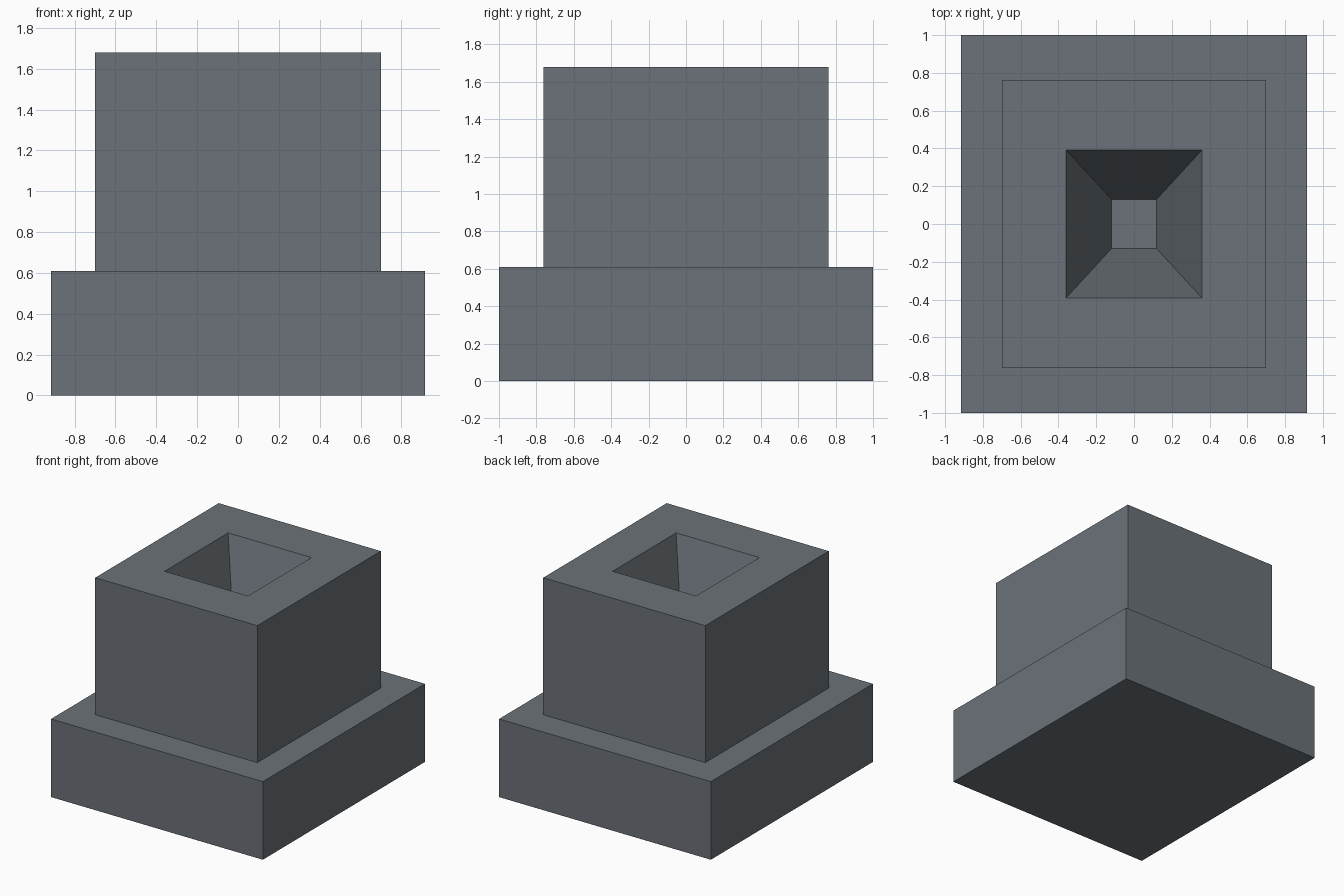
import bpy
import bmesh

if "Cube" in bpy.data.objects:
    bpy.data.objects.remove(bpy.data.objects["Cube"], do_unlink=True)

# Slate grey material
slate = bpy.data.materials.new("slate_grey")
slate.use_nodes = True
colour = (0.145, 0.168, 0.188, 1)
slate.diffuse_color = colour
slate.node_tree.nodes["Principled BSDF"].inputs["Base Color"].default_value = colour

# Rectangular rings as (half width, half depth, height), from the underside
# up the plinth and block, then down into the tapered socket
PROFILE = [
    (0.915, 1.0, 0.0),     # plinth underside
    (0.915, 1.0, 0.61),    # plinth top
    (0.70, 0.762, 0.61),   # foot of the block
    (0.70, 0.762, 1.68),   # top of the block
    (0.36, 0.392, 1.68),   # socket rim
    (0.12, 0.131, 0.88),   # socket floor
]
CORNERS = [(-1, -1), (1, -1), (1, 1), (-1, 1)]


def build_stepped(name, profile, material):
    """Join a stack of rectangular rings and cap both ends."""
    bm = bmesh.new()
    rings = [[bm.verts.new((sx * w, sy * d, z)) for sx, sy in CORNERS]
             for w, d, z in profile]
    for low, high in zip(rings, rings[1:]):
        for i in range(4):
            j = (i + 1) % 4
            bm.faces.new((low[i], low[j], high[j], high[i]))
    bm.faces.new(rings[0][::-1])
    bm.faces.new(rings[-1])
    mesh = bpy.data.meshes.new(name)
    bm.to_mesh(mesh)
    bm.free()
    mesh.materials.append(material)
    obj = bpy.data.objects.new(name, mesh)
    bpy.context.collection.objects.link(obj)
    return obj


build_stepped("socketed_pedestal", PROFILE, slate)
